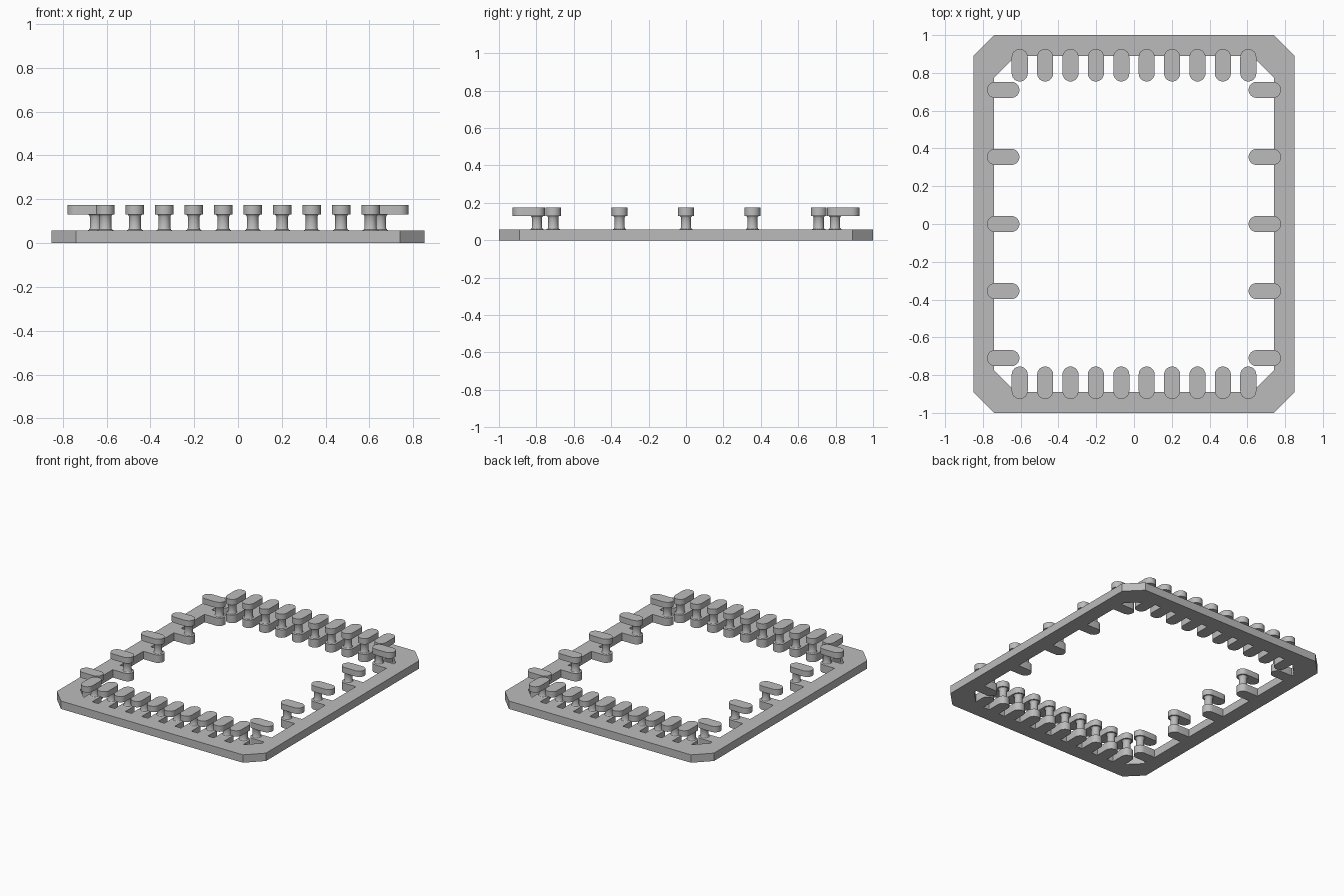
import bpy, bmesh, math
from mathutils import Matrix

cube = bpy.data.objects.get("Cube")
if cube:
    bpy.data.objects.remove(cube, do_unlink=True)

grey = bpy.data.materials.new("plain_grey")
grey.use_nodes = True
grey.diffuse_color = (0.5, 0.5, 0.5, 1)
grey.node_tree.nodes["Principled BSDF"].inputs["Base Color"].default_value = (0.5, 0.5, 0.5, 1)

FRAME_H, CAP_Z, CAP_TOP = 0.058, 0.131, 0.174
TAB_R, TAB_LEN = 0.0425, 0.172   # rounded end radius, overall length


def finish(name, bm, smooth=True):
    """Turn a bmesh into a named grey object."""
    bmesh.ops.recalc_face_normals(bm, faces=bm.faces)
    mesh = bpy.data.meshes.new(name)
    bm.to_mesh(mesh)
    bm.free()
    mesh.materials.append(grey)
    ob = bpy.data.objects.new(name, mesh)
    bpy.context.collection.objects.link(ob)
    if smooth:
        smooth_edges(ob)
    return ob


def smooth_edges(ob):
    bpy.ops.object.select_all(action='DESELECT')
    ob.select_set(True)
    bpy.context.view_layer.objects.active = ob
    bpy.ops.object.shade_smooth_by_angle(angle=math.radians(30))


def octagon(hx, hy, c):
    """Rectangle outline with chamfered corners, anticlockwise."""
    return [(hx, c - hy), (hx, hy - c), (hx - c, hy), (c - hx, hy),
            (-hx, hy - c), (-hx, c - hy), (c - hx, -hy), (hx - c, -hy)]


def add_prism(bm, outline, z0, z1):
    low = [bm.verts.new((x, y, z0)) for x, y in outline]
    high = [bm.verts.new((x, y, z1)) for x, y in outline]
    bm.faces.new(low[::-1])
    bm.faces.new(high)
    for i in range(len(low)):
        j = (i + 1) % len(low)
        bm.faces.new((low[i], low[j], high[j], high[i]))


def add_stadium(bm, place, z0, z1, steps=12):
    """Round-ended bar; its inner end centre is at the origin, pointing outward on +x."""
    x, y, turn = place
    far = TAB_LEN - 2 * TAB_R
    pts = []
    for cx, start in ((far, -math.pi / 2), (0, math.pi / 2)):
        for i in range(steps + 1):
            a = start + math.pi * i / steps
            px, py = cx + TAB_R * math.cos(a), TAB_R * math.sin(a)
            pts.append((x + px * math.cos(turn) - py * math.sin(turn),
                        y + px * math.sin(turn) + py * math.cos(turn)))
    add_prism(bm, pts, z0, z1)


def add_post(bm, place, sides=24):
    """Lathed post with flared foot and neck."""
    profile = [(0.037, FRAME_H), (0.031, 0.061), (0.027, 0.068),
               (0.027, 0.121), (0.030, 0.127), (0.034, CAP_Z)]
    rings = []
    for r, z in profile:
        ring = []
        for i in range(sides):
            a = math.tau * i / sides
            ring.append(bm.verts.new((place[0] + r * math.cos(a), place[1] + r * math.sin(a), z)))
        rings.append(ring)
    for a, b in zip(rings, rings[1:]):
        for i in range(sides):
            j = (i + 1) % sides
            bm.faces.new((a[i], a[j], b[j], b[i]))


# Places of the pegs: x, y and outward direction
front_back = [(-0.605 + i * 1.21 / 9, s * 0.797, s * math.pi / 2)
              for s in (-1, 1) for i in range(10)]
sides = [(s * 0.649, i * 0.355, 0 if s > 0 else math.pi)
         for s in (-1, 1) for i in range(-2, 3)]
places = front_back + sides

# Chamfered ring frame
bm = bmesh.new()
loops = [[bm.verts.new((x, y, z)) for x, y in octagon(hx, hy, c)]
         for hx, hy, c, z in ((0.85, 1, 0.11, 0), (0.85, 1, 0.11, FRAME_H),
                              (0.74, 0.89, 0.115, FRAME_H), (0.74, 0.89, 0.115, 0))]
for k in range(4):
    a, b = loops[k], loops[(k + 1) % 4]
    for i in range(8):
        j = (i + 1) % 8
        bm.faces.new((a[i], a[j], b[j], b[i]))
frame = finish("frame", bm, smooth=False)

# Rounded tabs joined to the inside of the frame
bm = bmesh.new()
for p in places:
    add_stadium(bm, p, 0, FRAME_H)
tabs = finish("tab_helper", bm, smooth=False)
tabs.hide_render = True
union = frame.modifiers.new("join_tabs", 'BOOLEAN')
union.operation = 'UNION'
union.solver = 'EXACT'
union.object = tabs
bpy.context.view_layer.objects.active = frame
bpy.ops.object.modifier_apply(modifier=union.name)
bpy.data.objects.remove(tabs, do_unlink=True)
smooth_edges(frame)

# Posts and caps
bm = bmesh.new()
for p in places:
    add_post(bm, p)
finish("posts", bm)

bm = bmesh.new()
for p in places:
    add_stadium(bm, p, CAP_Z, CAP_TOP)
finish("caps", bm)
